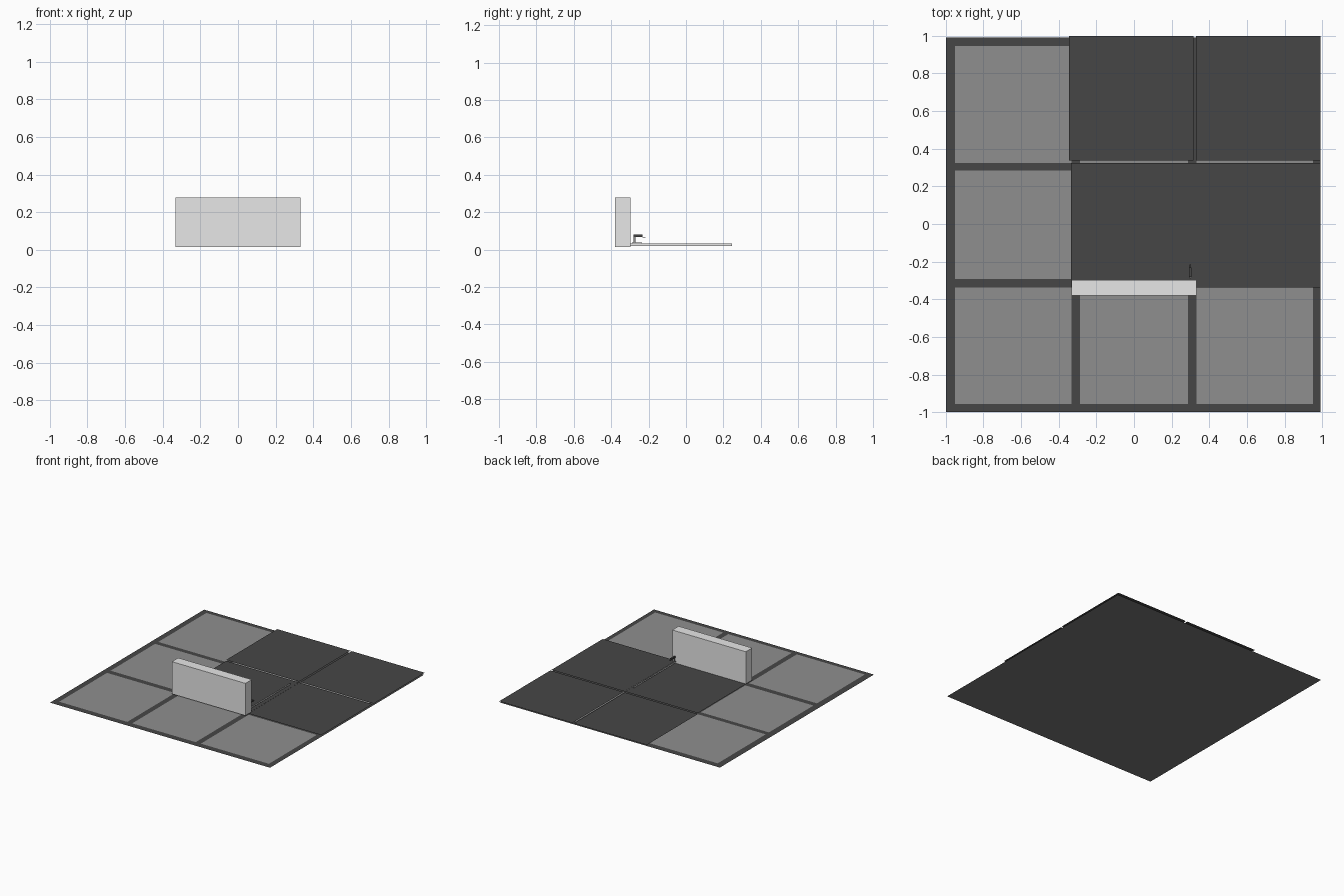
import bpy, bmesh

if "Cube" in bpy.data.objects:
    bpy.data.objects.remove(bpy.data.objects["Cube"])

def mat(name, v):
    m = bpy.data.materials.new(name)
    m.diffuse_color = (v, v, v, 1)
    m.use_nodes = True
    m.node_tree.nodes["Principled BSDF"].inputs["Base Color"].default_value = m.diffuse_color
    return m

DARK = mat("dark_grey", 0.061)
UNDER = mat("underside_grey", 0.19)
MID = mat("mid_grey", 0.272)
LIGHT = mat("light_grey", 0.8)

def finish(name, bm, material):
    me = bpy.data.meshes.new(name)
    bm.to_mesh(me)
    bm.free()
    ob = bpy.data.objects.new(name, me)
    bpy.context.collection.objects.link(ob)
    me.materials.append(material)
    return ob

def sheet(name, x0, x1, y0, y1, z, material, down=False):
    bm = bmesh.new()
    pts = [(x0, y0, z), (x1, y0, z), (x1, y1, z), (x0, y1, z)]
    if down:
        pts.reverse()
    bm.faces.new([bm.verts.new(p) for p in pts])
    return finish(name, bm, material)

def box(name, x0, x1, y0, y1, z0, z1, material):
    bm = bmesh.new()
    bmesh.ops.create_cube(bm, size=1)
    for v in bm.verts:
        v.co = (x1 if v.co.x > 0 else x0,
                y1 if v.co.y > 0 else y0,
                z1 if v.co.z > 0 else z0)
    return finish(name, bm, material)

# floor sheet, dark lines show between the panels; paler underside
sheet("floor_underside", -1, 0.99, -1, 0.99, 0, UNDER, down=True)
sheet("floor_base", -1, 0.99, -1, 0.99, 0.002, DARK)

# 3 x 3 mid grey floor panels
xs = [(-0.95, -0.333), (-0.288, 0.287), (0.333, 0.95)]
ys = [(-0.957, -0.338), (-0.292, 0.284), (0.325, 0.947)]
for i, (x0, x1) in enumerate(xs):
    for j, (y0, y1) in enumerate(ys):
        sheet(f"floor_panel_{i}_{j}", x0, x1, y0, y1, 0.005, MID)

# raised dark tiles
for k, (x0, y0) in enumerate([(-0.335, -0.337), (0.328, -0.337),
                              (-0.345, 0.338), (0.33, 0.338)]):
    sheet(f"dark_tile_{k}", x0, x0 + 0.662, y0, y0 + 0.662, 0.014, DARK)

# wall block
box("wall", -0.333, 0.333, -0.38, -0.298, 0.014, 0.278, LIGHT)

# thin low blade behind the wall
box("blade", 0.2995, 0.3005, -0.298, 0.247, 0.02, 0.032, LIGHT)

# small handle above the blade
box("handle_bar", 0.292, 0.306, -0.282, -0.232, 0.068, 0.08, DARK)
box("handle_tip", 0.296, 0.302, -0.232, -0.216, 0.064, 0.068, DARK)
box("handle_post", 0.294, 0.304, -0.28, -0.27, 0.037, 0.068, MID)
box("handle_foot", 0.294, 0.304, -0.29, -0.235, 0.032, 0.037, MID)
